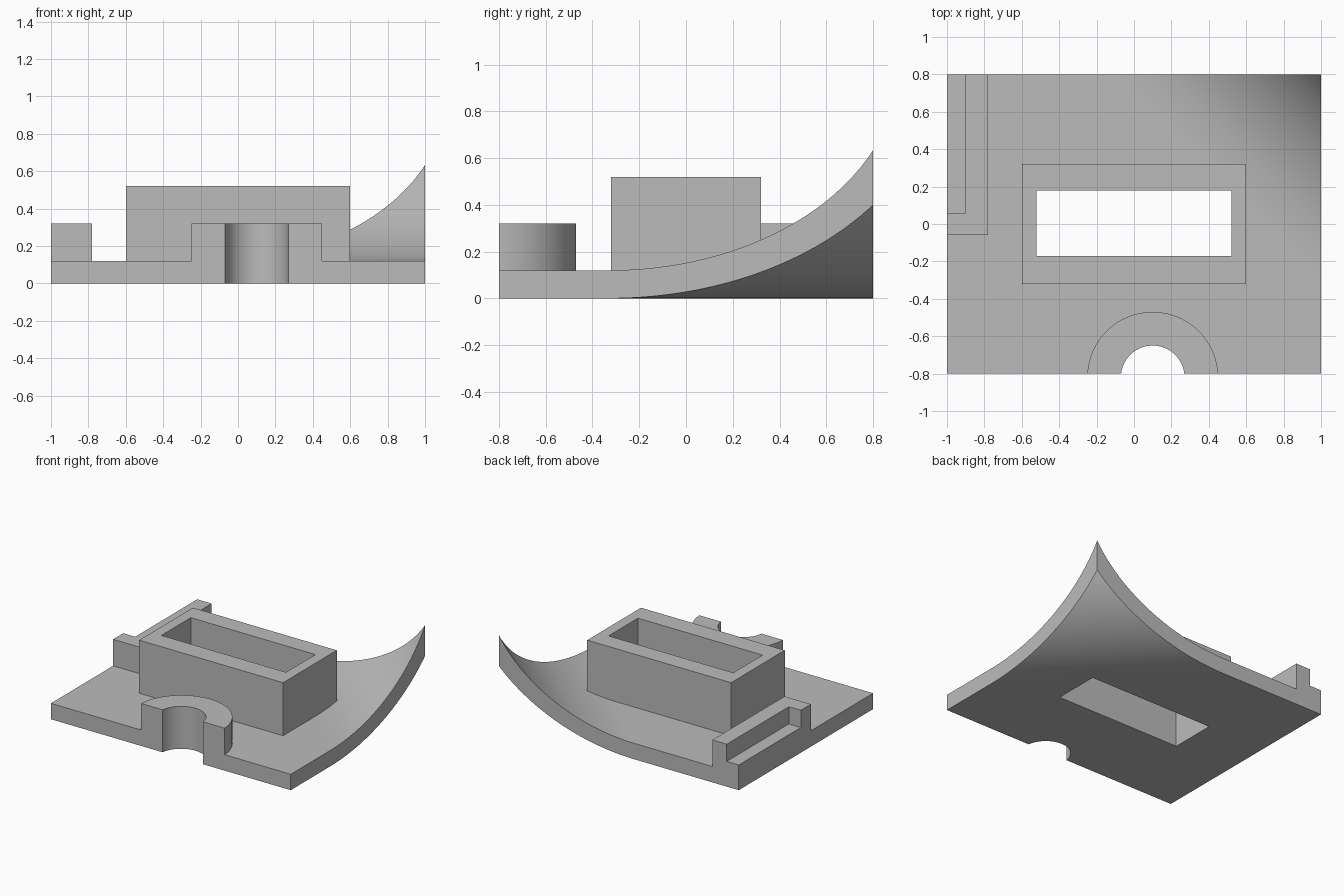
import bpy
import bmesh
from math import sqrt, sin, cos, pi, radians
from mathutils import Matrix

default = bpy.data.objects.get("Cube")
if default:
    bpy.data.objects.remove(default)

grey = bpy.data.materials.new("plain grey")
grey.use_nodes = True
COLOUR = (0.5, 0.5, 0.5, 1)
grey.diffuse_color = COLOUR
grey.node_tree.nodes["Principled BSDF"].inputs["Base Color"].default_value = COLOUR


def prism(name, outline, low, high, matrix=None):
    """Extrude a flat outline from low to high, optionally re-oriented."""
    bm = bmesh.new()
    face = bm.faces.new([bm.verts.new((x, y, low)) for x, y in outline])
    grown = bmesh.ops.extrude_face_region(bm, geom=[face])
    top = [v for v in grown["geom"] if isinstance(v, bmesh.types.BMVert)]
    bmesh.ops.translate(bm, verts=top, vec=(0, 0, high - low))
    if matrix:
        bm.transform(matrix)
    bmesh.ops.recalc_face_normals(bm, faces=bm.faces)
    mesh = bpy.data.meshes.new(name)
    bm.to_mesh(mesh)
    bm.free()
    mesh.materials.append(grey)
    obj = bpy.data.objects.new(name, mesh)
    bpy.context.collection.objects.link(obj)
    return obj


def box(name, x0, x1, y0, y1, z0, z1):
    return prism(name, [(x0, y0), (x1, y0), (x1, y1), (x0, y1)], z0, z1)


def cylinder(name, x, y, radius, z0, z1, sides=96):
    ring = [(x + radius * cos(2 * pi * i / sides), y + radius * sin(2 * pi * i / sides))
            for i in range(sides)]
    return prism(name, ring, z0, z1)


def combine(target, tool, operation):
    """Apply one boolean and discard the helper."""
    tool.hide_render = True
    mod = target.modifiers.new(operation, "BOOLEAN")
    mod.operation = operation
    mod.solver = "EXACT"
    mod.object = tool
    bpy.ops.object.select_all(action="DESELECT")
    bpy.context.view_layer.objects.active = target
    target.select_set(True)
    bpy.ops.object.modifier_apply(modifier=mod.name)
    bpy.data.objects.remove(tool)


# Plate: a constant-thickness section rolled up towards the back left corner
THICK, RADIUS, START, REACH, STEPS = 0.12, 1.0, 0.473, 0.84, 32


def arc(radius, base):
    steps = [REACH * i / STEPS for i in range(STEPS + 1)]
    return [(START + t, base + radius - sqrt(radius ** 2 - t ** 2)) for t in steps]


section = [(-2, 0)] + arc(RADIUS, 0) + arc(RADIUS - THICK, THICK)[::-1] + [(-2, THICK)]
h = sqrt(0.5)
diagonal = Matrix(((h, 0, h, 0), (h, 0, -h, 0), (0, 1, 0, 0), (0, 0, 0, 1)))
body = prism("moulded_bracket", section, -2, 2, diagonal)

# Raised frame, half-round boss and side wall
combine(body, box("frame", -0.6, 0.6, -0.32, 0.32, 0.06, 0.52), "UNION")
combine(body, cylinder("boss", 0.1, -0.82, 0.35, 0.06, 0.32), "UNION")
combine(body, box("side_wall", -1.2, -0.78, -0.06, 1, 0.06, 0.32), "UNION")

# Trim to the rectangular footprint
combine(body, box("footprint", -1, 1, -0.8, 0.8, -0.5, 2), "INTERSECT")

# Slot, bore and ledge cut-outs
combine(body, box("slot", -0.52, 0.52, -0.17, 0.18, -1, 2), "DIFFERENCE")
combine(body, cylinder("bore", 0.1, -0.82, 0.17, -1, 2), "DIFFERENCE")
combine(body, box("ledge", -1.3, -0.9, 0.06, 1.2, 0.19, 1), "DIFFERENCE")

bpy.ops.object.shade_smooth_by_angle(angle=radians(25))
